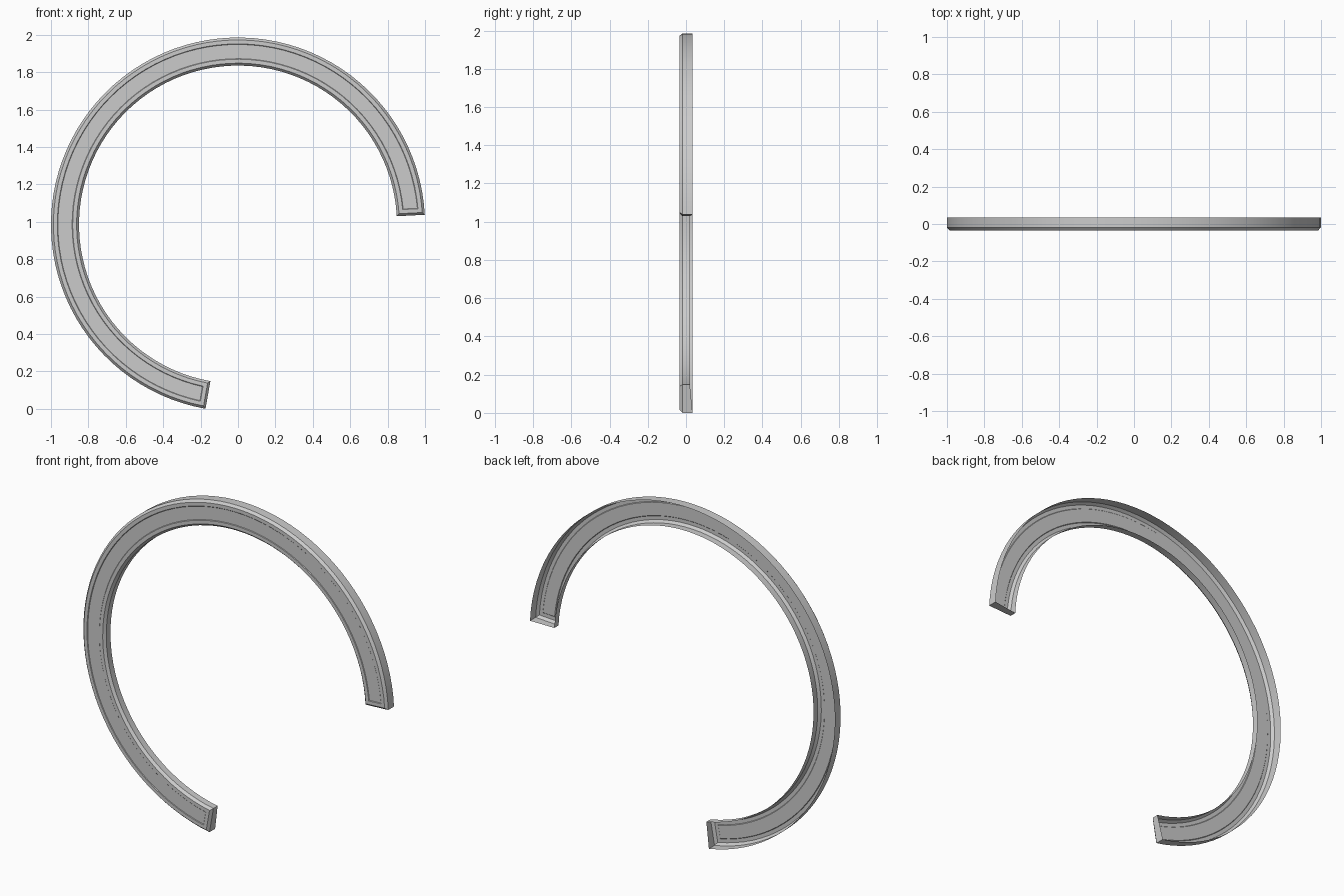
import bpy
import bmesh
from math import radians, cos, sin

cube = bpy.data.objects.get("Cube")
if cube:
    bpy.data.objects.remove(cube, do_unlink=True)

OUTER, INNER, CENTRE_Z = 1.0, 0.85, 0.985
START, END = radians(3), radians(260)
SEGMENTS = 72

# One plain grey finish
grey = bpy.data.materials.new("plain_grey")
grey.use_nodes = True
colour = (0.6, 0.6, 0.6, 1)
grey.diffuse_color = colour
grey.node_tree.nodes["Principled BSDF"].inputs["Base Color"].default_value = colour

bm = bmesh.new()


def arc(radius, inset, y):
    """Points along the arc, with both ends pulled in by the inset."""
    a, b = START + inset / radius, END - inset / radius
    angles = [a + (b - a) * i / SEGMENTS for i in range(SEGMENTS + 1)]
    return [bm.verts.new((radius * cos(t), y, CENTRE_Z + radius * sin(t)))
            for t in angles]


def outline(inset, y_outer, y_inner):
    """Closed outline of the open ring, shrunk by the inset."""
    return (arc(OUTER - inset, inset, y_outer)
            + arc(INNER + inset, inset, y_inner)[::-1])


# Open-backed shell: rear rim, walls, chamfer, front border, recessed panel
loops = [
    outline(0, 0.034, 0.02),
    outline(0, -0.019, -0.019),
    outline(0.013, -0.034, -0.034),
    outline(0.034, -0.034, -0.034),
    outline(0.037, -0.031, -0.031),
]
count = len(loops[0])
for low, high in zip(loops, loops[1:]):
    for i in range(count):
        j = (i + 1) % count
        bm.faces.new((low[i], low[j], high[j], high[i]))

# Front panel strip between the innermost arcs
panel = loops[-1]
for i in range(SEGMENTS):
    bm.faces.new((panel[i], panel[i + 1], panel[-i - 2], panel[-i - 1]))

# Face the panel to the front
bmesh.ops.recalc_face_normals(bm, faces=bm.faces)
bm.faces.ensure_lookup_table()
bm.normal_update()
if bm.faces[-1].normal.y > 0:
    bmesh.ops.reverse_faces(bm, faces=bm.faces)

mesh = bpy.data.meshes.new("open_ring")
bm.to_mesh(mesh)
bm.free()
mesh.materials.append(grey)
ring = bpy.data.objects.new("open_ring", mesh)
bpy.context.collection.objects.link(ring)

bpy.ops.object.select_all(action="DESELECT")
ring.select_set(True)
bpy.context.view_layer.objects.active = ring
bpy.ops.object.shade_smooth_by_angle(angle=radians(25))
